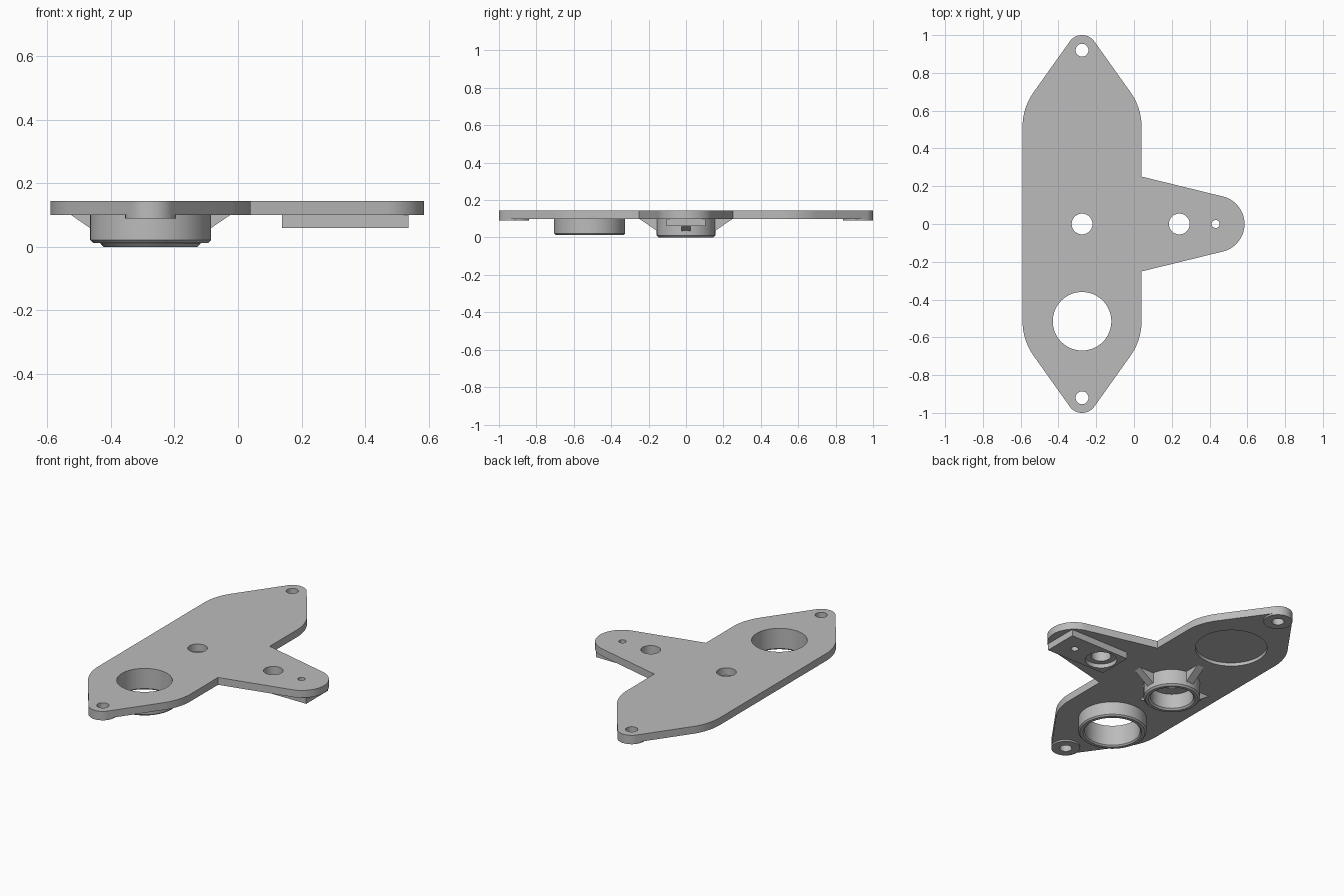
import bpy, bmesh
from math import sin, cos, pi, acos, asin, sqrt, atan2

cube = bpy.data.objects.get("Cube")
if cube:
    bpy.data.objects.remove(cube, do_unlink=True)

grey = bpy.data.materials.new("plain grey")
grey.use_nodes = True
grey.diffuse_color = (0.5, 0.5, 0.5, 1)
grey.node_tree.nodes["Principled BSDF"].inputs["Base Color"].default_value = grey.diffuse_color

BODY_X = -0.275               # centre line of the long body
END_Y, TIP_Y = 0.515, 0.92    # body shoulder and tip centres
PLATE_Z, TOP_Z = 0.10, 0.145


def finish(bm, name):
    bmesh.ops.recalc_face_normals(bm, faces=bm.faces)
    mesh = bpy.data.meshes.new(name)
    bm.to_mesh(mesh)
    bm.free()
    mesh.materials.append(grey)
    ob = bpy.data.objects.new(name, mesh)
    bpy.context.collection.objects.link(ob)
    return ob


def activate(ob):
    bpy.ops.object.select_all(action='DESELECT')
    ob.select_set(True)
    bpy.context.view_layer.objects.active = ob


def smooth(ob):
    activate(ob)
    bpy.ops.object.shade_smooth_by_angle(angle=pi / 6)


def arc(cx, cy, r, a0, a1, n):
    return [(cx + r * cos(a0 + (a1 - a0) * i / n),
             cy + r * sin(a0 + (a1 - a0) * i / n)) for i in range(n + 1)]


def prism(name, outline, z0, z1):
    bm = bmesh.new()
    face = bm.faces.new([bm.verts.new((x, y, z0)) for x, y in outline])
    new = bmesh.ops.extrude_face_region(bm, geom=[face])["geom"]
    for v in new:
        if isinstance(v, bmesh.types.BMVert):
            v.co.z = z1
    return finish(bm, name)


def drill(ob, holes):
    """Cut upright cylinders (x, y, radius, z0, z1) out of an object."""
    for x, y, r, z0, z1 in holes:
        cutter = prism("cutter", arc(x, y, r, 0, 2 * pi, 64)[:-1], z0, z1)
        cutter.hide_render = True
        activate(ob)
        mod = ob.modifiers.new("hole", 'BOOLEAN')
        mod.operation, mod.solver, mod.object = 'DIFFERENCE', 'EXACT', cutter
        bpy.ops.object.modifier_apply(modifier=mod.name)
        bpy.data.objects.remove(cutter, do_unlink=True)


def ring(name, x, y, profile, n=64):
    """Revolve an open (radius, z) profile around an upright axis."""
    bm = bmesh.new()
    loops = [[bm.verts.new((px, py, z)) for px, py in arc(x, y, r, 0, 2 * pi, n)[:-1]]
             for r, z in profile]
    for a, b in zip(loops, loops[1:]):
        for i in range(n):
            j = (i + 1) % n
            bm.faces.new((a[i], a[j], b[j], b[i]))
    smooth(finish(bm, name))


def tube_profile(outer, inner, z0, c):
    return [(outer, PLATE_Z), (outer, z0 + c), (outer - c, z0),
            (inner + c, z0), (inner, z0 + c), (inner, PLATE_Z)]


# Plate outline: rounded body with tapered tips and a side arm
R_BODY, R_TIP, R_ARM, ARM_X = 0.315, 0.08, 0.15, 0.435
lean = asin((R_BODY - R_TIP) / (TIP_Y - END_Y))
right_edge = BODY_X + R_BODY
arm_lean = atan2(0.238, 0.971)
upper = arc(ARM_X, 0, R_ARM, 0, pi / 2 - arm_lean, 20)
upper += [(right_edge, 0.251)]
upper += arc(BODY_X, END_Y, R_BODY, 0, lean, 12)
upper += arc(BODY_X, TIP_Y, R_TIP, lean, pi - lean, 24)
upper += arc(BODY_X, END_Y, R_BODY, pi - lean, pi, 12)
lower = [(x, -y) for x, y in reversed(upper[1:])]
plate = prism("base_plate", upper + lower, PLATE_Z, TOP_Z)
drill(plate, [
    (BODY_X, TIP_Y, 0.034, 0, 1), (BODY_X, -TIP_Y, 0.034, 0, 1),
    (BODY_X, 0, 0.055, 0, 1), (0.24, 0, 0.055, 0, 1), (0.432, 0, 0.021, 0, 1),
    (BODY_X, -END_Y, 0.155, 0, 1),
    (BODY_X, END_Y, 0.2, 0, PLATE_Z + 0.02),     # shallow round recess below
])
smooth(plate)

# Pad under the arm with a counterbored hole
pad = prism("arm_pad", [(0.138, -0.105), (0.537, -0.105), (0.537, 0.105), (0.138, 0.105)],
            0.06, PLATE_Z)
drill(pad, [(0.24, 0, 0.055, 0, 1), (0.432, 0, 0.021, 0, 1), (0.24, 0, 0.088, 0, 0.085)])
smooth(pad)

# Round bosses under the body
ring("large_boss", BODY_X, -END_Y, tube_profile(0.19, 0.155, 0.013, 0.008))
ring("center_boss", BODY_X, 0, tube_profile(0.157, 0.12, 0.0, 0.01))
for name, y in (("front_tip_washer", -TIP_Y), ("back_tip_washer", TIP_Y)):
    ring(name, BODY_X, y, [(R_TIP, PLATE_Z), (R_TIP, 0.09), (0.034, 0.09), (0.034, PLATE_Z)])

# Four triangular gussets around the centre boss
for k, side in enumerate(("left", "back", "right", "front")):
    bm = bmesh.new()
    c, s = cos(k * pi / 2), sin(k * pi / 2)
    sides = []
    for t in (-0.024, 0.024):
        sides.append([bm.verts.new((BODY_X + r * c - t * s, r * s + t * c, z))
                      for r, z in ((0.15, PLATE_Z), (0.25, PLATE_Z), (0.155, 0.035), (0.15, 0.035))])
    for loop in sides:
        bm.faces.new(loop)
    for i in range(4):
        j = (i + 1) % 4
        bm.faces.new((sides[0][i], sides[0][j], sides[1][j], sides[1][i]))
    finish(bm, side + "_gusset")
